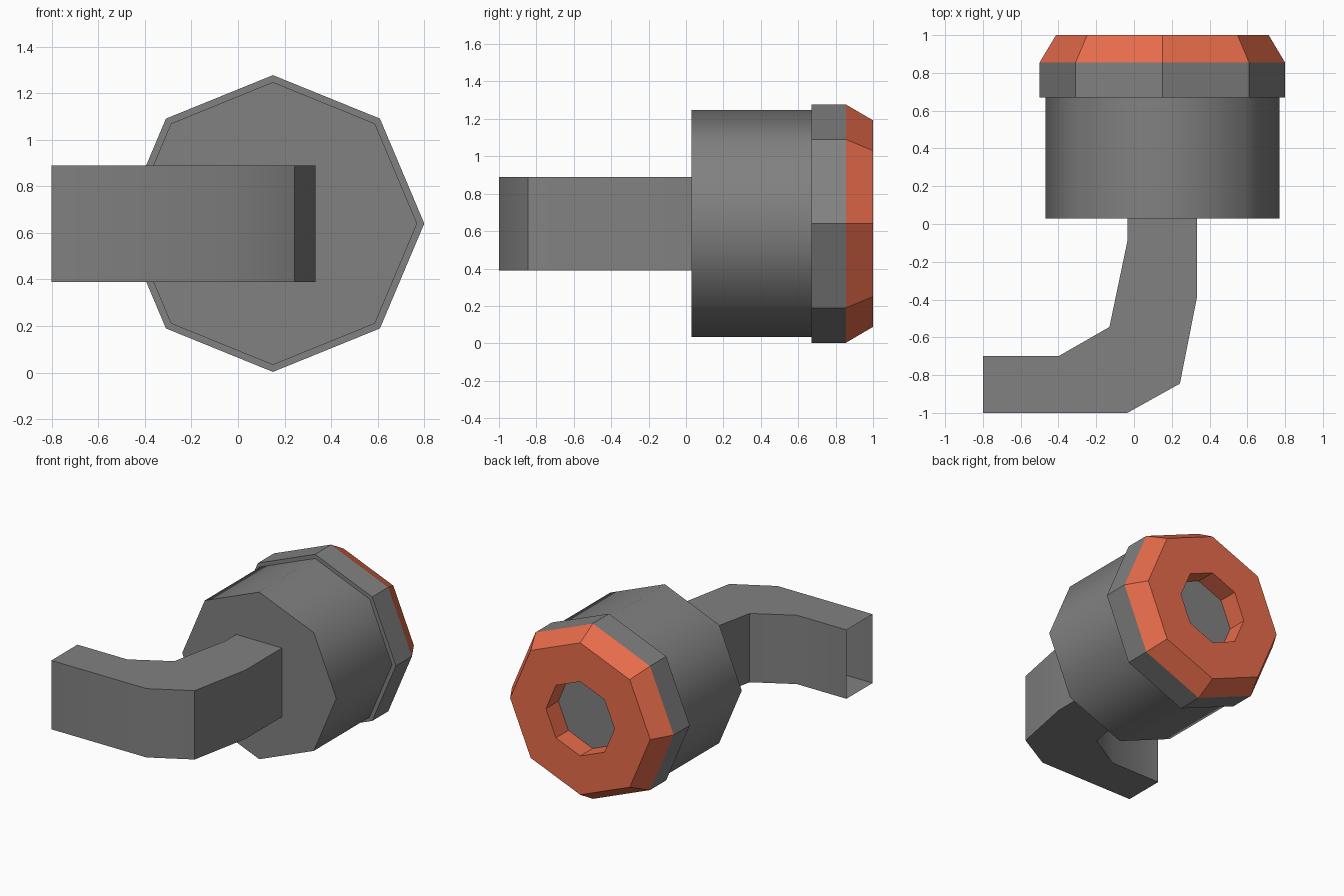
import bpy, bmesh, math

if "Cube" in bpy.data.objects:
    bpy.data.objects.remove(bpy.data.objects["Cube"])

CX, CZ = 0.15, 0.64          # axis of the octagonal body, running along y


def material(name, rgb):
    m = bpy.data.materials.new(name)
    m.diffuse_color = (*rgb, 1)
    m.use_nodes = True
    m.node_tree.nodes["Principled BSDF"].inputs["Base Color"].default_value = m.diffuse_color
    return m


GREY = material("grey metal", (0.22, 0.22, 0.22))
ORANGE = material("orange", (0.80, 0.15, 0.07))


def finish(name, bm, mats, smooth=None):
    bmesh.ops.recalc_face_normals(bm, faces=bm.faces)
    me = bpy.data.meshes.new(name)
    bm.to_mesh(me)
    bm.free()
    for m in mats:
        me.materials.append(m)
    ob = bpy.data.objects.new(name, me)
    bpy.context.collection.objects.link(ob)
    if smooth:
        bpy.ops.object.select_all(action='DESELECT')
        ob.select_set(True)
        bpy.context.view_layer.objects.active = ob
        bpy.ops.object.shade_smooth_by_angle(angle=math.radians(smooth))
    return ob


def octagon_lathe(name, rings, colours, mats, smooth=None):
    """Closed octagonal solid through (radius, y) rings; one colour index per band."""
    bm = bmesh.new()
    loops = []
    for r, y in rings:
        loops.append([bm.verts.new((CX + r * 1.02 * math.cos(k * math.pi / 4), y,
                                    CZ + r * math.sin(k * math.pi / 4))) for k in range(8)])
    bm.faces.new(loops[0])
    bm.faces.new(loops[-1])
    for a, b, c in zip(loops, loops[1:], colours):
        for k in range(8):
            n = (k + 1) % 8
            bm.faces.new((a[k], a[n], b[n], b[k])).material_index = c
    return finish(name, bm, mats, smooth)


# body drum, smooth around its eight sides
octagon_lathe("drum", [(0.607, 0.03), (0.607, 0.67)], [0], [GREY], smooth=50)

# collar with orange bevelled rim, recessed hole with grey floor
octagon_lathe("collar", [(0.637, 0.67), (0.637, 0.855), (0.552, 1.0), (0.27, 1.0), (0.27, 0.857)],
              [0, 1, 1, 1], [GREY, ORANGE])

# bent pipe: plan profile extruded upwards, open at both ends
profile = [(-0.80, -0.70), (-0.40, -0.70), (-0.13, -0.545), (-0.035, -0.09), (-0.035, 0.03),
           (0.333, 0.03), (0.333, -0.39), (0.243, -0.845), (-0.035, -1.0), (-0.80, -1.0)]
bm = bmesh.new()
low = [bm.verts.new((x, y, 0.39)) for x, y in profile]
high = [bm.verts.new((x, y, 0.89)) for x, y in profile]
n = len(profile)
for i in range(n // 2 - 1):          # floor and roof as strips of quads
    for v in (low, high):
        bm.faces.new((v[i], v[i + 1], v[n - 2 - i], v[n - 1 - i]))
for i in range(n - 1):
    if i != n // 2 - 1:              # skip the end against the drum
        bm.faces.new((low[i], low[i + 1], high[i + 1], high[i]))
finish("bent_pipe", bm, [GREY], smooth=31)
